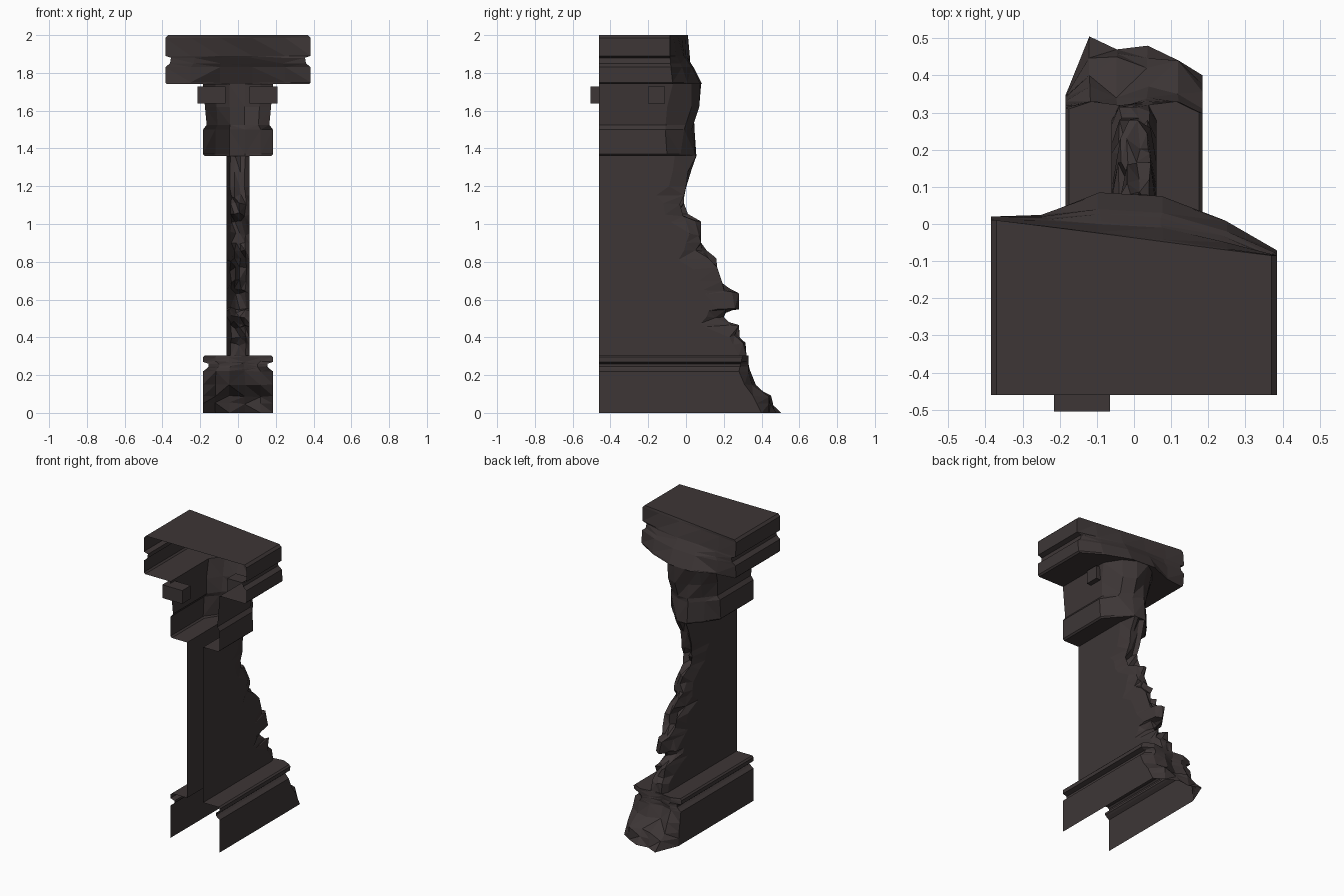
import bpy, bmesh, random

random.seed(4)
FRONT = -0.46
COLS = (-1, -0.65, -0.25, 0.2, 0.65, 1)   # positions across the broken end

stone = bpy.data.materials.new("dark stone")
stone.diffuse_color = (0.047, 0.037, 0.037, 1)


def finish(name, bm):
    mesh = bpy.data.meshes.new(name)
    bm.to_mesh(mesh)
    bm.free()
    mesh.materials.append(stone)
    bpy.context.collection.objects.link(bpy.data.objects.new(name, mesh))


def ends_at(keys, z):
    """Broken-end depths at height z, interpolated between key rows."""
    if z <= keys[0][0]:
        return keys[0][1]
    for (z0, a), (z1, b) in zip(keys, keys[1:]):
        if z <= z1:
            f = (z - z0) / (z1 - z0)
            return [p + (q - p) * f for p, q in zip(a, b)]
    return keys[-1][1]


def shell(name, rows, cap=False):
    """Loft of rows (z, half width, depths); open at the front and bottom."""
    bm = bmesh.new()
    rings = []
    for z, w, ys, jit in rows:
        ring = [bm.verts.new((-w, FRONT, z))]
        for i, (t, y) in enumerate(zip(COLS, ys)):
            inner = 0 < i < len(COLS) - 1
            dz = random.uniform(-jit, jit) if inner else 0
            dx = random.uniform(-jit, jit) * 0.5 if inner else 0
            ring.append(bm.verts.new((t * w + dx, y, z + dz)))
        ring.append(bm.verts.new((w, FRONT, z)))
        rings.append(ring)
    broken = []
    for a, b in zip(rings, rings[1:]):
        for i in range(len(a) - 1):
            f = bm.faces.new((a[i + 1], a[i], b[i], b[i + 1]))
            if 0 < i < len(a) - 2:
                broken.append(f)
    bmesh.ops.triangulate(bm, faces=broken)
    if cap:
        bm.faces.new(rings[-1][::-1])
    bm.normal_update()
    finish(name, bm)


def moulded(profile, keys, jit=0.0):
    return [(z, w, ends_at(keys, z), jit if 0 < i < len(profile) - 1 else 0)
            for i, (z, w) in enumerate(profile)]


# Depth of the broken wall edge: height, side edge, furthest rubble
shaft_break = [
    (0.305, 0.28, 0.32), (0.36, 0.25, 0.315), (0.40, 0.23, 0.285), (0.455, 0.10, 0.28),
    (0.475, 0.08, 0.24), (0.51, 0.11, 0.20), (0.54, 0.12, 0.21), (0.55, 0.17, 0.28),
    (0.63, 0.10, 0.28), (0.65, 0.09, 0.23), (0.70, 0.07, 0.19), (0.76, 0.04, 0.165),
    (0.81, -0.04, 0.16), (0.86, -0.01, 0.11), (0.90, 0.0, 0.08), (0.95, 0.02, 0.08),
    (1.01, -0.08, 0.08), (1.05, -0.11, 0.01), (1.11, -0.12, -0.01), (1.15, -0.16, -0.01),
    (1.20, -0.09, 0.0), (1.28, -0.07, 0.03), (1.36, -0.06, 0.055)]
shaft = []
for z, side, far in shaft_break:
    mids = [far - random.choice((0, 0.2, 0.5)) * (far - side) for _ in range(4)]
    mids[random.randrange(4)] = far
    ends = [side + random.uniform(-0.03, 0.03), *mids, side]
    shaft.append((z, 0.06, ends, 0.012 if 0.305 < z < 1.36 else 0))

# Plinth with grooved moulding
base_keys = [(0, (0.345, 0.505, 0.47, 0.48, 0.44, 0.40)),
             (0.09, (0.34, 0.40, 0.45, 0.42, 0.44, 0.355)),
             (0.15, (0.33, 0.37, 0.34, 0.37, 0.35, 0.31)),
             (0.22, (0.32, 0.33, 0.31, 0.34, 0.33, 0.28)),
             (0.305, (0.31, 0.33, 0.32, 0.32, 0.33, 0.30))]
base_profile = [(0, 0.185), (0.05, 0.185), (0.09, 0.185), (0.15, 0.185), (0.22, 0.185),
                (0.235, 0.165), (0.245, 0.155), (0.26, 0.155), (0.27, 0.185),
                (0.295, 0.185), (0.305, 0.175)]
shell("plinth", moulded(base_profile, base_keys, 0.006) + shaft[:1])

# Thin broken wall
shell("broken_wall", shaft)

# Block under the cornice
cap_keys = [(1.36, (-0.11, -0.02, 0.055, 0.05, -0.03, -0.10)),
            (1.50, (-0.10, -0.03, 0.045, 0.03, -0.01, -0.11)),
            (1.62, (-0.09, 0.0, 0.04, 0.07, 0.03, -0.10)),
            (1.74, (-0.05, 0.03, 0.08, 0.075, 0.03, -0.07))]
cap_profile = [(1.36, 0.175), (1.37, 0.185), (1.50, 0.185), (1.525, 0.166),
               (1.62, 0.175), (1.74, 0.185)]
capital = moulded(cap_profile, cap_keys)
shell("upper_block", shaft[-1:] + capital)

# Grooved cornice with a closed top
cornice_keys = [(1.74, (0.01, 0.025, 0.085, 0.075, 0.01, -0.07)),
                (1.83, (0.02, 0.02, 0.04, 0.03, -0.02, -0.08)),
                (1.89, (0.02, 0.01, 0.0, -0.01, -0.05, -0.085)),
                (2.0, (0.01, -0.006, -0.025, -0.047, -0.069, -0.085))]
cornice_profile = [(1.74, 0.375), (1.75, 0.385), (1.83, 0.385), (1.85, 0.36),
                   (1.88, 0.355), (1.89, 0.385), (1.985, 0.385), (2.0, 0.37)]
shell("cornice", capital[-1:] + moulded(cornice_profile, cornice_keys), cap=True)

# Projecting stone pegs
for name, x, y in (("front_peg", -0.14, -0.46), ("side_peg", 0.135, -0.155)):
    bm = bmesh.new()
    bmesh.ops.create_cube(bm, size=1)
    for v in bm.verts:
        v.co = (x + v.co.x * 0.15, y + v.co.y * 0.09, 1.683 + v.co.z * 0.09)
    finish(name, bm)
